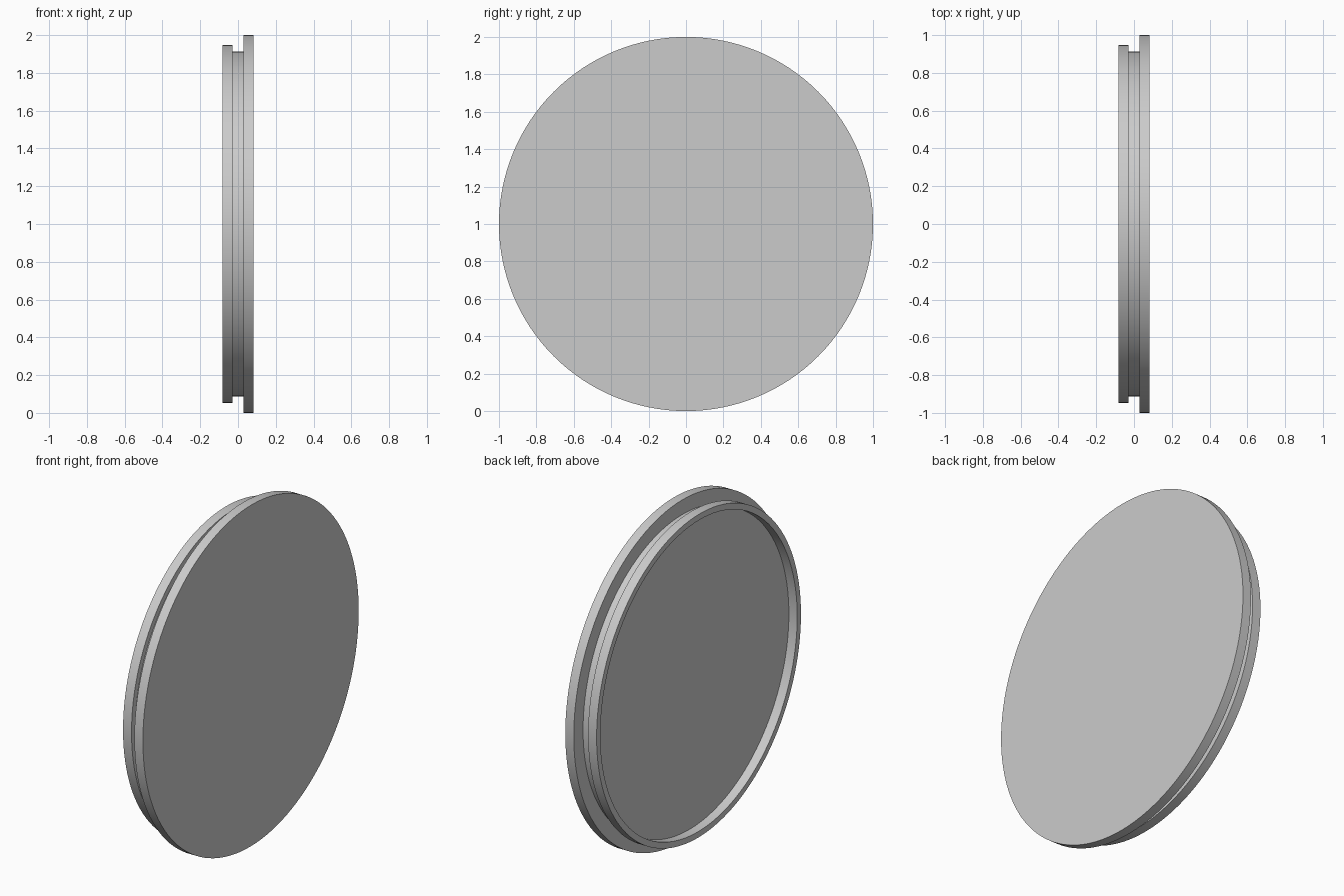
import bpy, bmesh, math

if "Cube" in bpy.data.objects:
    bpy.data.objects.remove(bpy.data.objects["Cube"])

SEGMENTS = 128

# Lathe profile (x, radius), from the front flange face to the recessed back floor
PROFILE = [
    (0.083, 1.0), (0.028, 1.0),        # front flange
    (0.028, 0.914), (-0.028, 0.914),   # groove
    (-0.028, 0.947), (-0.083, 0.947),  # back lip
    (-0.083, 0.912), (-0.029, 0.912),  # recess wall
]


def lathe_x(name, profile, centre_z):
    bm = bmesh.new()
    rings = []
    for x, r in profile:
        rings.append([bm.verts.new((x,
                                    r * math.cos(2 * math.pi * i / SEGMENTS),
                                    centre_z + r * math.sin(2 * math.pi * i / SEGMENTS)))
                      for i in range(SEGMENTS)])
    for a, b in zip(rings, rings[1:]):
        for i in range(SEGMENTS):
            j = (i + 1) % SEGMENTS
            bm.faces.new((a[i], b[i], b[j], a[j]))
    # flat front face and recess floor
    bm.faces.new(rings[0])
    bm.faces.new(rings[-1][::-1])
    bmesh.ops.recalc_face_normals(bm, faces=bm.faces)
    mesh = bpy.data.meshes.new(name)
    bm.to_mesh(mesh)
    bm.free()
    obj = bpy.data.objects.new(name, mesh)
    bpy.context.collection.objects.link(obj)
    bpy.context.view_layer.objects.active = obj
    obj.select_set(True)
    bpy.ops.object.shade_smooth_by_angle(angle=math.radians(30))
    return obj


lathe_x("grooved_disc", PROFILE, 1.0)
